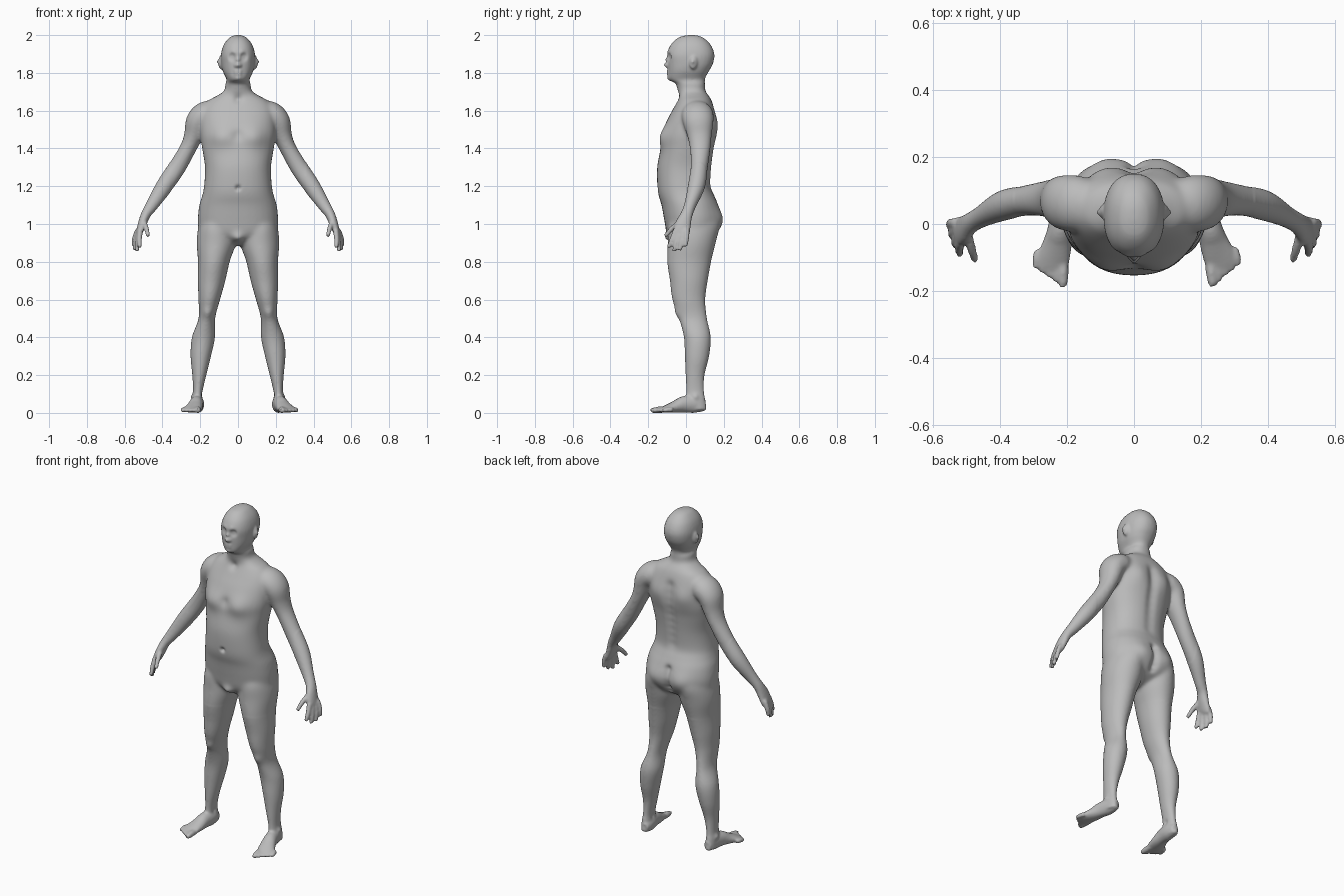
import bpy
import bmesh
import math
from mathutils import Vector, Matrix

cube = bpy.data.objects.get("Cube")
if cube:
    bpy.data.objects.remove(cube)

DOWN = Vector((0, 0, -1))
SIDEWAYS = Vector((0, 1, 0))
UP = Vector((0, 0, 1))
SEGMENTS = 32


def spline(rows, steps=6):
    """Smooth curve through rows of numbers."""
    rows = [rows[0]] + list(rows) + [rows[-1]]
    result = []
    for a, b, c, d in zip(rows, rows[1:], rows[2:], rows[3:]):
        for k in range(steps):
            t = k / steps
            result.append([
                q + t * ((r - p) + t * ((2 * p - 5 * q + 4 * r - s) + t * (3 * (q - r) + s - p))) / 2
                for p, q, r, s in zip(a, b, c, d)])
    result.append(list(rows[-1]))
    return result


def tube(bm, rows, side=1, reference=SIDEWAYS, level=False, power=2.0, place=None):
    """Closed loft through rows of x, y, z, width radius, depth radius."""
    samples = spline(rows)
    points = [Vector(s[:3]) for s in samples]
    rings = []
    for i, sample in enumerate(samples):
        ahead = points[min(i + 1, len(points) - 1)] - points[max(i - 1, 0)]
        tangent = DOWN if level else ahead.normalized()
        across = tangent.cross(reference).normalized()
        deep = across.cross(tangent)
        ring = []
        for k in range(SEGMENTS):
            angle = math.tau * k / SEGMENTS
            c, s = math.cos(angle), math.sin(angle)
            u = math.copysign(abs(c) ** (2 / power), c) * max(sample[3], .002)
            v = math.copysign(abs(s) ** (2 / power), s) * max(sample[4], .002)
            co = points[i] + across * u + deep * v
            co.x *= side
            ring.append(bm.verts.new(place @ co if place else co))
        rings.append(ring)
    for low, high in zip(rings, rings[1:]):
        for k in range(SEGMENTS):
            n = (k + 1) % SEGMENTS
            bm.faces.new((low[k], low[n], high[n], high[k]))
    bm.faces.new(rings[0])
    bm.faces.new(rings[-1])


def sculpt(bm, centre, radius, offset):
    """Push the surface softly around a point, on both sides."""
    centre, offset = Vector(centre), Vector(offset)
    for v in bm.verts:
        if abs(v.co.z - centre.z) > 3 * radius:
            continue
        d = (Vector((abs(v.co.x), v.co.y, v.co.z)) - centre).length / radius
        if d < 3:
            push = offset * math.exp(-d * d)
            v.co += Vector((math.copysign(push.x, v.co.x), push.y, push.z))


def relax(bm, verts, rounds):
    for _ in range(rounds):
        bmesh.ops.smooth_vert(bm, verts=verts, factor=.5, use_axis_x=True,
                              use_axis_y=True, use_axis_z=True)


bm = bmesh.new()

# Head, neck and trunk: height, half width, front, back
trunk = [
    (2.0, .015, .01, .05), (1.987, .045, -.04, .09), (1.95, .075, -.08, .13),
    (1.9, .09, -.1, .15), (1.85, .089, -.097, .143), (1.81, .081, -.095, .122),
    (1.78, .067, -.094, .105), (1.762, .06, -.086, .1), (1.742, .066, -.055, .1),
    (1.705, .074, -.044, .103), (1.68, .11, -.037, .12), (1.655, .155, -.045, .135),
    (1.61, .19, -.068, .15), (1.55, .2, -.1, .16), (1.47, .2, -.13, .163),
    (1.4, .19, -.135, .15), (1.3, .175, -.153, .137), (1.2, .18, -.152, .132),
    (1.15, .19, -.145, .15), (1.1, .205, -.13, .17), (1.02, .213, -.115, .183),
    (.95, .2, -.1, .16), (.91, .13, -.07, .11), (.885, .05, -.04, .05)]
tube(bm, [(0, (f + b) / 2, z, w, (b - f) / 2) for z, w, f, b in trunk],
     level=True, power=2.25)

arm = [
    (.1, .06, 1.6, .05, .06), (.165, .06, 1.585, .067, .083), (.212, .065, 1.545, .064, .082),
    (.235, .072, 1.47, .051, .066), (.265, .075, 1.4, .044, .055), (.322, .07, 1.3, .047, .046),
    (.39, .055, 1.2, .045, .045), (.455, .022, 1.1, .033, .032), (.488, .003, 1.05, .026, .032),
    (.507, -.015, 1.0, .023, .042), (.523, -.024, .955, .017, .044), (.527, -.028, .94, .01, .036)]
leg = [
    (.11, .04, 1.06, .08, .11), (.115, .035, .98, .096, .13), (.115, .03, .9, .104, .127),
    (.128, .017, .8, .084, .116), (.14, .015, .7, .073, .1), (.152, .015, .6, .057, .087),
    (.165, .037, .5, .044, .074), (.183, .06, .4, .061, .071), (.197, .058, .3, .054, .064),
    (.205, .048, .2, .037, .05), (.212, .048, .12, .026, .047), (.215, .05, .07, .029, .052),
    (.215, .055, .015, .03, .055)]
foot = [
    (.213, .1, .035, .022, .028), (.213, .05, .045, .034, .045), (.22, -.01, .045, .037, .044),
    (.228, -.055, .033, .043, .033), (.24, -.1, .022, .049, .022), (.247, -.135, .015, .044, .013)]
# Fingers: knuckle, middle joint and tip
fingers = [
    [(.498, -.03, 1.01), (.485, -.075, .975), (.475, -.11, .935)],
    [(.518, -.055, .965), (.522, -.075, .915), (.52, -.092, .875)],
    [(.523, -.035, .96), (.533, -.052, .905), (.535, -.063, .855)],
    [(.528, -.015, .96), (.541, -.024, .91), (.547, -.033, .86)],
    [(.53, .004, .97), (.547, .003, .925), (.553, -.003, .88)]]

for side in (1, -1):
    tube(bm, arm, side)
    tube(bm, leg, side, level=True)
    for joints in fingers:
        tube(bm, [(*p, r, r) for p, r in zip(joints, (.0145, .0135, .0105))], side)

    # Feet; the left one is turned out further
    heel = Matrix.Translation((.215 * side, .05, 0))
    turn = heel @ Matrix.Rotation(.1 if side > 0 else 0, 4, "Z") @ heel.inverted()
    tube(bm, foot, side, reference=UP, place=turn)
    for i in range(5):
        size = .017 if i == 0 else .0125
        base = (.213 + .018 * i, -.11 + .008 * i, .018, size, size)
        middle = (.212 + .02 * i, -.15 + .011 * i, .016, size, size)
        tip = (.212 + .0205 * i, -.188 + .014 * i, .012, size * .7, size * .7)
        tube(bm, [base, middle, tip], side, reference=UP, place=turn)

    # Ear
    bmesh.ops.create_uvsphere(
        bm, u_segments=16, v_segments=12, radius=1,
        matrix=Matrix.Translation((.092 * side, .04, 1.855))
        @ Matrix.Rotation(.25 * side, 4, "Z") @ Matrix.Rotation(-.15, 4, "X")
        @ Matrix.Diagonal((.012, .022, .036, 1)))

bmesh.ops.recalc_face_normals(bm, faces=bm.faces)
mesh = bpy.data.meshes.new("body")
bm.to_mesh(mesh)
bm.free()
body = bpy.data.objects.new("body", mesh)
bpy.context.collection.objects.link(body)

# Fuse all parts into one skin
remesh = body.modifiers.new("fuse", "REMESH")
remesh.mode = "VOXEL"
remesh.voxel_size = .0065
graph = bpy.context.evaluated_depsgraph_get()
skin = bpy.data.meshes.new_from_object(body.evaluated_get(graph))
body.modifiers.clear()
body.data = skin
skin.name = "body_skin"

bm = bmesh.new()
bm.from_mesh(skin)
relax(bm, bm.verts[:], 3)
relax(bm, [v for v in bm.verts if .8 < v.co.z < 1.72 and abs(v.co.x) < .36], 14)

# Face
sculpt(bm, (.034, -.1, 1.885), .019, (0, .02, 0))
sculpt(bm, (.032, -.08, 1.884), .01, (0, -.007, 0))
sculpt(bm, (.025, -.1, 1.91), .016, (0, -.006, 0))
sculpt(bm, (0, -.1, 1.87), .011, (0, -.012, 0))
sculpt(bm, (0, -.1, 1.842), .013, (0, -.024, 0))
sculpt(bm, (.012, -.1, 1.838), .009, (0, -.008, 0))
sculpt(bm, (.01, -.097, 1.81), .011, (0, -.007, 0))
sculpt(bm, (.01, -.097, 1.794), .01, (0, -.006, 0))
sculpt(bm, (0, -.09, 1.768), .018, (0, -.008, 0))
sculpt(bm, (.105, .035, 1.86), .01, (-.007, 0, 0))

# Chest, belly and groin
sculpt(bm, (.09, -.12, 1.46), .06, (0, -.016, 0))
sculpt(bm, (0, -.13, 1.47), .03, (0, .01, 0))
sculpt(bm, (0, -.045, 1.66), .022, (0, .012, 0))
sculpt(bm, (0, -.152, 1.19), .013, (0, .016, 0))
sculpt(bm, (0, -.09, .925), .03, (0, -.022, -.005))

# Back and buttocks
for i in range(9):
    sculpt(bm, (0, .155, 1.22 + .045 * i), .03, (0, -.011, 0))
sculpt(bm, (.09, .15, 1.53), .06, (0, .014, 0))
sculpt(bm, (.09, .17, 1.02), .07, (0, .02, 0))
for i in range(5):
    sculpt(bm, (0, .17, .94 + .035 * i), .022, (0, -.018, 0))

# Knees and ankles
sculpt(bm, (.162, -.04, .53), .03, (0, -.01, 0))
sculpt(bm, (.236, .05, .085), .016, (.008, 0, 0))
sculpt(bm, (.188, .045, .095), .016, (-.008, 0, 0))

bm.to_mesh(skin)
bm.free()
for face in skin.polygons:
    face.use_smooth = True
    face.material_index = 0

grey = bpy.data.materials.new("plain grey")
grey.use_nodes = True
colour = (.5, .5, .5, 1)
grey.diffuse_color = colour
grey.node_tree.nodes["Principled BSDF"].inputs["Base Color"].default_value = colour
skin.materials.clear()
skin.materials.append(grey)
